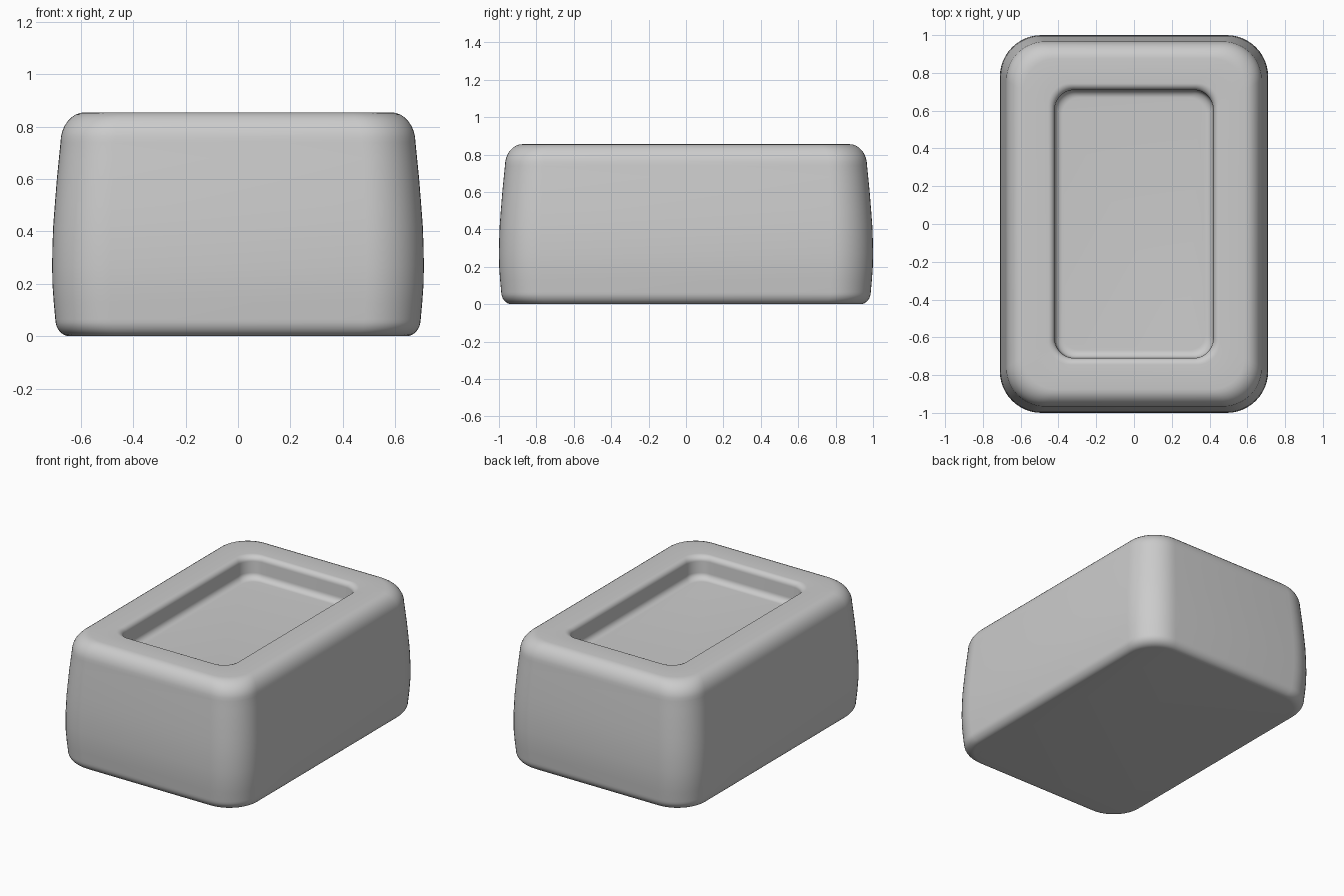
import bpy, bmesh
from math import cos, sin, pi

if "Cube" in bpy.data.objects:
    bpy.data.objects.remove(bpy.data.objects["Cube"])

HX, HY = 0.71, 1.0      # half size at the widest level
CORNER_STEPS = 12


def arc(cx, cz, rx, rz, a0, a1, n=8):
    """Elliptical fillet in (inset, z), angles in units of pi."""
    return [(cx + rx * cos(pi * (a0 + (a1 - a0) * i / n)),
             cz + rz * sin(pi * (a0 + (a1 - a0) * i / n))) for i in range(n + 1)]


def ring(bm, inset, z):
    """Rounded rectangle loop, corners tightening as it moves inward."""
    hx, hy, r = HX - inset, HY - inset, 0.22 - 0.4 * inset
    verts = []
    for k, (sx, sy) in enumerate([(1, 1), (-1, 1), (-1, -1), (1, -1)]):
        for i in range(CORNER_STEPS + 1):
            a = pi / 2 * (k + i / CORNER_STEPS)
            verts.append(bm.verts.new((sx * (hx - r) + r * cos(a),
                                       sy * (hy - r) + r * sin(a), z)))
    return verts


# Section from the base, up the bulged side, over the rim, into the recess
profile = (arc(0.067, 0.065, 0.055, 0.065, 1.5, 1.0)
           + [(0.006, 0.13), (0.001, 0.20), (0, 0.27), (0.001, 0.34), (0.004, 0.42),
              (0.010, 0.50), (0.018, 0.60), (0.026, 0.68)]
           + arc(0.125, 0.74, 0.093, 0.115, 1.0, 0.5)
           + arc(0.255, 0.82, 0.035, 0.035, 0.5, 0.0)
           + arc(0.332, 0.745, 0.04, 0.04, 1.0, 1.5))

bm = bmesh.new()
rings = [ring(bm, d, z) for d, z in profile]
n = len(rings[0])
for a, b in zip(rings, rings[1:]):
    for i in range(n):
        j = (i + 1) % n
        bm.faces.new((a[i], a[j], b[j], b[i]))

# Flat underside and recess floor
bm.faces.new(rings[0][::-1])
bm.faces.new(rings[-1])
bmesh.ops.recalc_face_normals(bm, faces=bm.faces)

mesh = bpy.data.meshes.new("recessed_block")
bm.to_mesh(mesh)
bm.free()
block = bpy.data.objects.new("recessed_block", mesh)
bpy.context.collection.objects.link(block)
bpy.context.view_layer.objects.active = block
block.select_set(True)
bpy.ops.object.shade_smooth_by_angle(angle=pi / 5)
